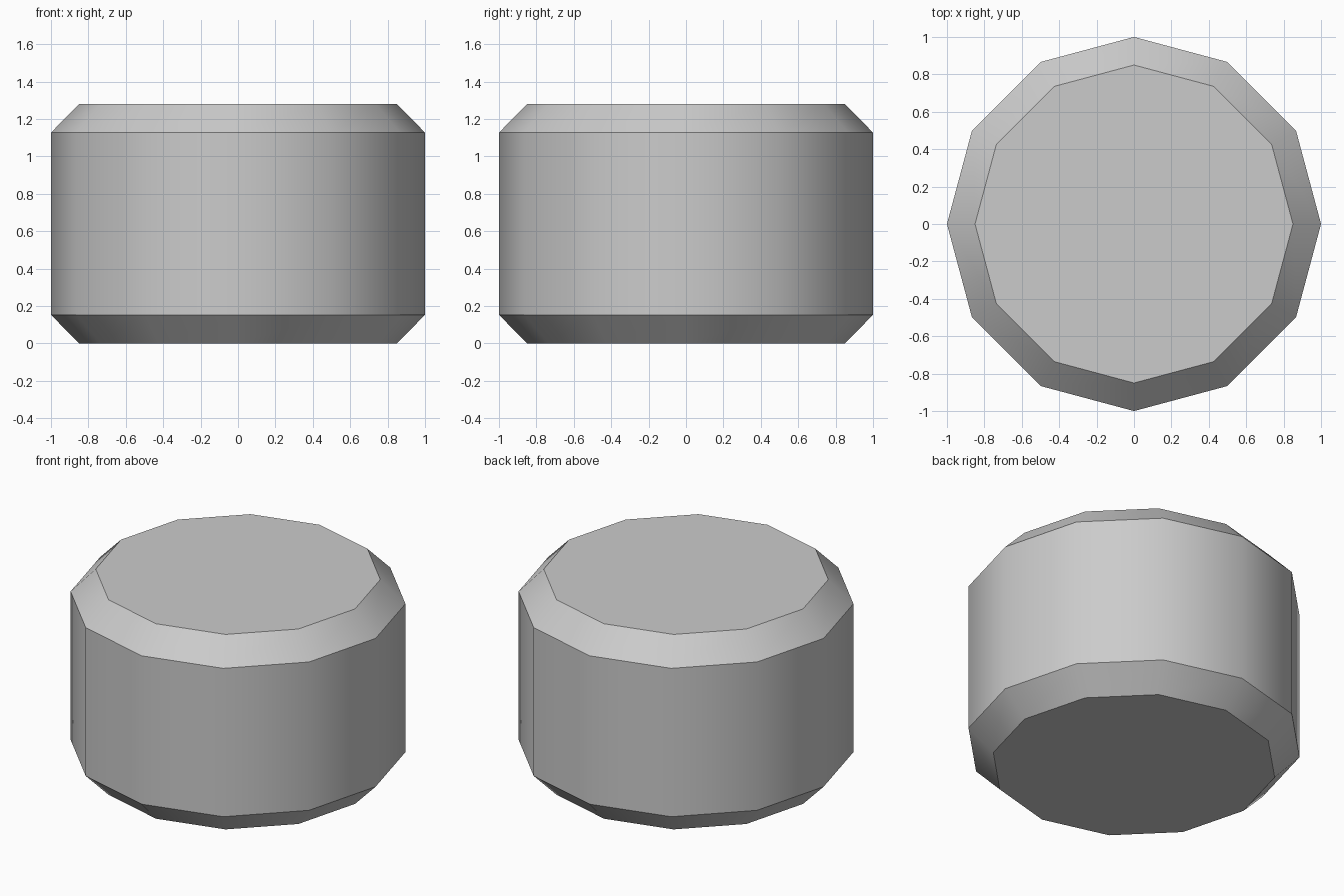
import bpy, bmesh, math
from mathutils import Vector

if "Cube" in bpy.data.objects:
    bpy.data.objects.remove(bpy.data.objects["Cube"])

SIDES = 12
# Chamfered drum outline: (radius, height)
PROFILE = [(0.85, 0.0), (1.0, 0.153), (1.0, 1.127), (0.85, 1.28)]

bm = bmesh.new()
rings = []
for r, z in PROFILE:
    angles = [2 * math.pi * i / SIDES for i in range(SIDES)]
    rings.append([bm.verts.new(Vector((r * math.cos(a), r * math.sin(a), z))) for a in angles])

# Side wall and chamfer bands
for low, high in zip(rings, rings[1:]):
    for i in range(SIDES):
        j = (i + 1) % SIDES
        bm.faces.new((low[i], low[j], high[j], high[i]))

# Flat top and bottom
bm.faces.new(rings[-1])
bm.faces.new(rings[0][::-1])

mesh = bpy.data.meshes.new("chamfered_drum")
bm.to_mesh(mesh)
bm.free()
drum = bpy.data.objects.new("chamfered_drum", mesh)
bpy.context.collection.objects.link(drum)

# Smooth around the wall, sharp at the chamfer rims
bpy.context.view_layer.objects.active = drum
drum.select_set(True)
bpy.ops.object.shade_smooth_by_angle(angle=math.radians(35))
